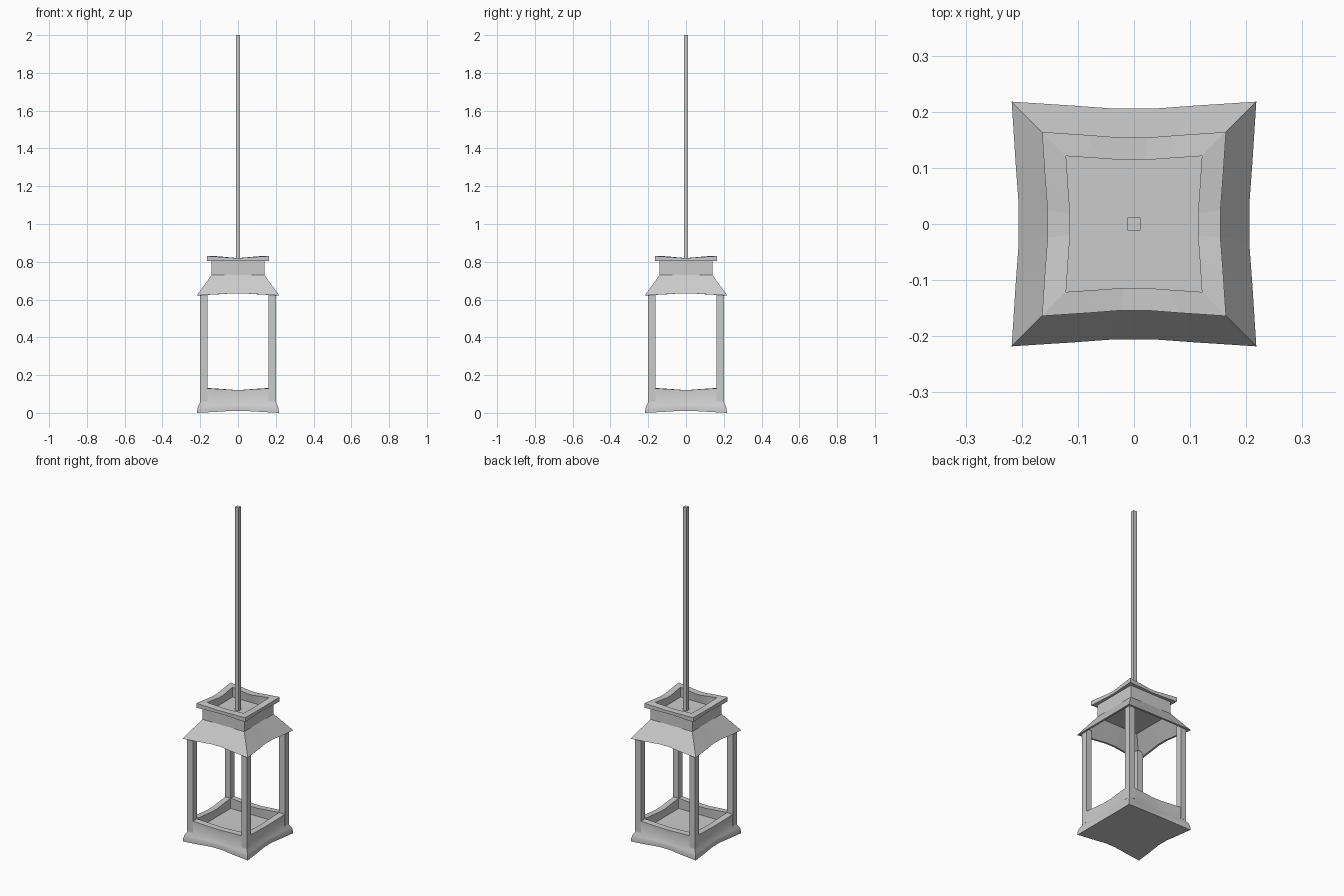
import bpy, bmesh, math

if "Cube" in bpy.data.objects:
    bpy.data.objects.remove(bpy.data.objects["Cube"])

# Fractions along a side, with how strongly each point is pulled inward
SIDE = [(-1, 0), (-0.5, 0.5), (-0.15, 0.9), (0.15, 0.9), (0.5, 0.5)]


def ring(bm, half, z, inset=0.0, rise=0.0):
    """Square loop whose sides bow inward by inset and lift by rise."""
    verts = []
    for k in range(4):
        c, s = math.cos(k * math.pi / 2), math.sin(k * math.pi / 2)
        for t, pull in SIDE:
            x, y = t * half, -half + inset * pull
            verts.append(bm.verts.new((c * x - s * y, s * x + c * y, z + rise * pull)))
    return verts


def loft(name, profile, smooth=None):
    """Join the rings of a profile and close both ends."""
    bm = bmesh.new()
    rings = [ring(bm, *p) for p in profile]
    for a, b in zip(rings, rings[1:]):
        n = len(a)
        for i in range(n):
            j = (i + 1) % n
            bm.faces.new((a[i], a[j], b[j], b[i]))
    bm.faces.new(rings[0][::-1])
    bm.faces.new(rings[-1])
    bmesh.ops.recalc_face_normals(bm, faces=bm.faces)
    me = bpy.data.meshes.new(name)
    bm.to_mesh(me)
    bm.free()
    ob = bpy.data.objects.new(name, me)
    bpy.context.collection.objects.link(ob)
    if smooth:
        bpy.context.view_layer.objects.active = ob
        ob.select_set(True)
        bpy.ops.object.shade_smooth_by_angle(angle=math.radians(smooth))
        ob.select_set(False)
    return ob


def box(name, x, y, z0, z1, w):
    bpy.ops.mesh.primitive_cube_add(size=1, location=(x, y, (z0 + z1) / 2))
    ob = bpy.context.object
    ob.name = name
    ob.scale = (w, w, z1 - z0)
    ob.select_set(False)
    return ob


# Tray base: flared foot, wall, rim and sunken floor
loft("base", [
    (0.216, 0.003, 0.014, 0.012),
    (0.216, 0.018, 0.014, 0.010),
    (0.211, 0.038, 0.012, 0.006),
    (0.200, 0.055, 0.008, 0.0),
    (0.200, 0.132, 0.008, -0.011),
    (0.162, 0.132, 0.006, -0.011),
    (0.162, 0.07),
], smooth=35)

# Four corner posts
for sx in (-1, 1):
    for sy in (-1, 1):
        box("corner_post", sx * 0.181, sy * 0.181, 0.06, 0.645, 0.038)

# Roof shell, neck and recessed top rim
loft("roof", [
    (0.130, 0.72),
    (0.206, 0.622, 0.014, 0.012),
    (0.218, 0.622, 0.014, 0.012),
    (0.140, 0.73),
    (0.140, 0.803),
    (0.164, 0.803, 0.011, 0.0),
    (0.164, 0.830, 0.011, -0.010),
    (0.121, 0.830, 0.008, -0.010),
    (0.121, 0.77),
])

# Hanging rod, running to the floor of the top recess
box("hanging_rod", 0, 0, 0.765, 2.0, 0.023)
# Foot corners resting on the ground
for v in bpy.data.objects["base"].data.vertices:
    if v.co.z < 0.016:
        v.co.z -= 0.003
